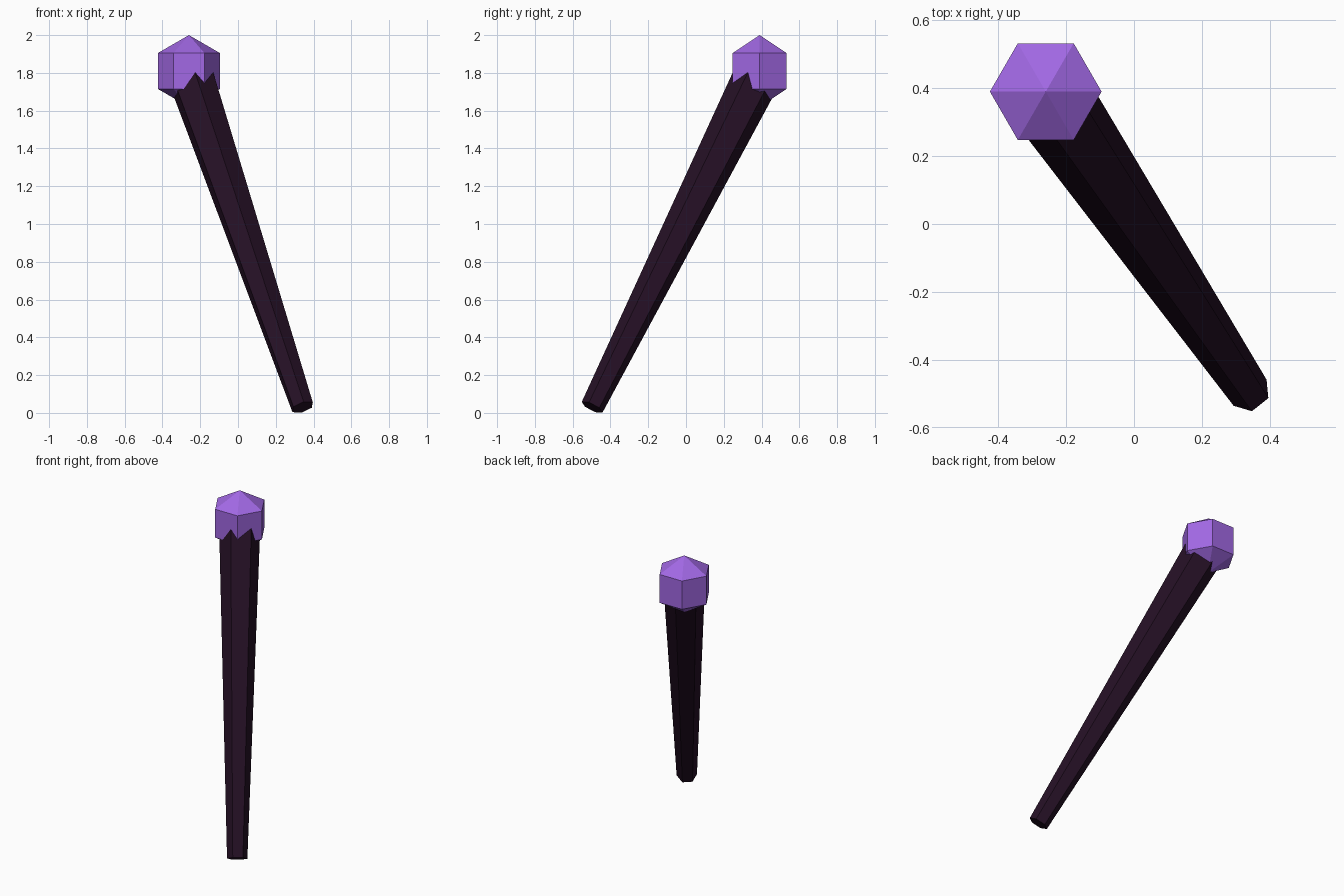
import bpy, bmesh, math
from mathutils import Vector, Matrix

if "Cube" in bpy.data.objects:
    bpy.data.objects.remove(bpy.data.objects["Cube"])


def material(name, colour):
    m = bpy.data.materials.new(name)
    m.diffuse_color = (*colour, 1)
    m.use_nodes = True
    m.node_tree.nodes["Principled BSDF"].inputs["Base Color"].default_value = m.diffuse_color
    return m


def add_object(name, bm, mat):
    mesh = bpy.data.meshes.new(name)
    bmesh.ops.recalc_face_normals(bm, faces=bm.faces)
    bm.to_mesh(mesh)
    bm.free()
    mesh.materials.append(mat)
    ob = bpy.data.objects.new(name, mesh)
    bpy.context.collection.objects.link(ob)
    return ob


purple = material("purple crystal", (0.36, 0.14, 0.78))
dark = material("dark wood", (0.018, 0.005, 0.018))

gem_centre = Vector((-0.26, 0.39, 1.81))
foot = Vector((0.342, -0.497, 0.03))

# Faceted gem: six segments, three rings, a corner facing the front
bm = bmesh.new()
bmesh.ops.create_uvsphere(bm, u_segments=6, v_segments=3, radius=0.19,
                          matrix=Matrix.Translation(gem_centre)
                          @ Matrix.Rotation(math.radians(90), 4, 'Z'))
add_object("gem", bm, purple)

# Tapered hexagonal shaft leaning from the foot up into the gem
axis = (gem_centre - foot).normalized()
side = Vector((-axis.y, axis.x, 0)).normalized() * -1
side = side if side.x > 0 else -side
up = Vector((0, 0, 1)) - axis * axis.z
up.normalize()
bm = bmesh.new()
rings = []
for centre, radius in ((foot, 0.062), (gem_centre, 0.127)):
    angles = [math.radians(-5 + 60 * k) for k in range(6)]
    rings.append([bm.verts.new(centre + radius * (side * math.cos(a) + up * math.sin(a)))
                  for a in angles])
low, high = rings
for i in range(6):
    j = (i + 1) % 6
    bm.faces.new((low[i], low[j], high[j], high[i]))
bm.faces.new(low)
bm.faces.new(high)
add_object("shaft", bm, dark)
